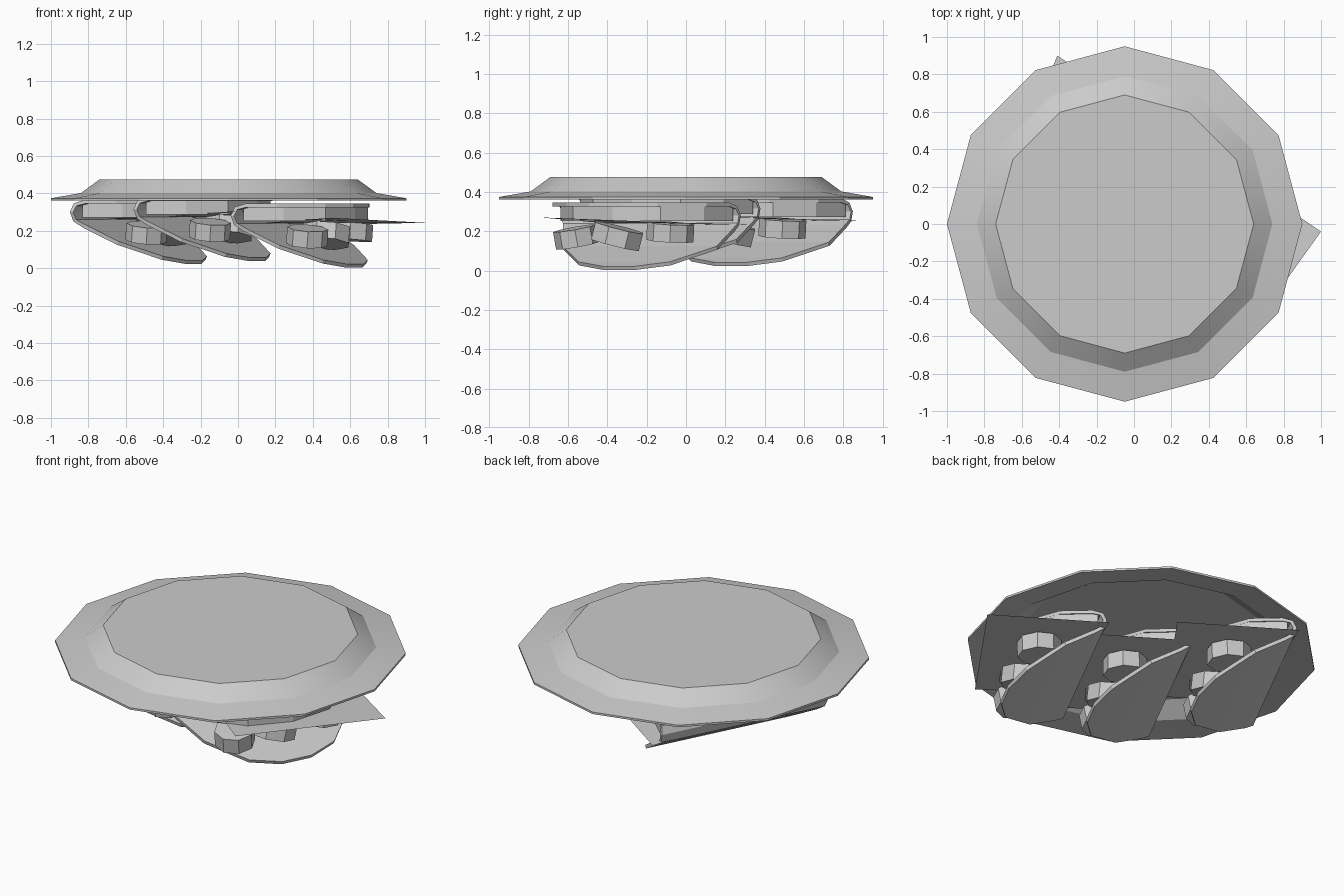
import bpy, bmesh, math
from mathutils import Vector, Matrix

if "Cube" in bpy.data.objects:
    bpy.data.objects.remove(bpy.data.objects["Cube"])

F = Vector((0.455, 0.89, 0)).normalized()    # along the fold
O = Vector((F.y, -F.x, 0))                   # towards the opening
HALF = [(0, .51), (.255, .44), (.44, .26), (.51, .09)]   # half outline of a tortilla


def make(name, bm, smooth=None):
    bmesh.ops.remove_doubles(bm, verts=bm.verts, dist=1e-4)
    bmesh.ops.recalc_face_normals(bm, faces=bm.faces)
    me = bpy.data.meshes.new(name)
    bm.to_mesh(me)
    bm.free()
    ob = bpy.data.objects.new(name, me)
    bpy.context.collection.objects.link(ob)
    if smooth:
        bpy.ops.object.select_all(action='DESELECT')
        ob.select_set(True)
        bpy.context.view_layer.objects.active = ob
        bpy.ops.object.shade_smooth_by_angle(angle=math.radians(smooth))
    return ob


def width(s):
    s = abs(s)
    for (a, wa), (b, wb) in zip(HALF, HALF[1:]):
        if s <= b:
            return wa + (wb - wa) * (s - a) / (b - a)
    return HALF[-1][1]


# Upside-down 12-sided plate
def plate():
    prof = [(.69, .475), (.79, .402), (.95, .374), (.95, .362), (.78, .385), (.675, .455)]
    bm = bmesh.new()
    rings = [[bm.verts.new((-.05 + r * math.cos(k * math.pi / 6),
                            r * math.sin(k * math.pi / 6), z)) for k in range(12)]
             for r, z in prof]
    for a, b in zip(rings, rings[1:]):
        for k in range(12):
            j = (k + 1) % 12
            bm.faces.new((a[k], a[j], b[j], b[k]))
    bm.faces.new(rings[0])
    bm.faces.new(rings[-1])
    make("plate", bm, 22)


def taco(i, c):
    # Folded shell: (unrolled distance, opening offset, height)
    prof = [(.51, .445, .335), (.44, .365, .335), (.255, .17, .335), (.085, 0, .335),
            (.04, -.05, .32), (0, -.065, .28), (-.04, -.055, .235), (-.085, -.01, .205),
            (-.255, .15, .115), (-.44, .325, .035), (-.51, .385, .012)]
    bm = bmesh.new()
    rows = []
    for s, o, z in prof:
        shift = .05 * min(1, max(0, -s / .255))      # lower flap slips along the fold
        rows.append([bm.verts.new(c + O * o + F * (sg * width(s) + shift) + Vector((0, 0, z)))
                     for sg in (-1, 1)])
    for a, b in zip(rows, rows[1:]):
        bm.faces.new((a[0], a[1], b[1], b[0]))
    ob = make(f"taco_shell_{i}", bm)
    m = ob.modifiers.new("thickness", 'SOLIDIFY')
    m.thickness = .02
    m.offset = 0

    # Half-round filling under the upper flap
    bm = bmesh.new()
    outline = [(-.03, .47), (.18, .41), (.35, .25), (.40, 0)]
    pts = [(o, -f) for o, f in outline] + [(o, f) for o, f in outline[-2::-1]]
    face = bm.faces.new([bm.verts.new(c + O * o + F * (f + .02) + Vector((0, 0, .325)))
                         for o, f in pts])
    ext = bmesh.ops.extrude_face_region(bm, geom=[face])
    bmesh.ops.translate(bm, vec=(0, 0, -.073),
                        verts=[v for v in ext["geom"] if isinstance(v, bmesh.types.BMVert)])
    make(f"filling_{i}", bm)

    # Thin lettuce leaf poking out of the shell
    bm = bmesh.new()
    bm.faces.new([bm.verts.new(c + Vector(p)) for p in
                  [(.74, .17, .243), (.19, .54, .232), (-.12, -.22, .242), (.24, -.53, .27)]])
    make(f"lettuce_{i}", bm)

    # Tomato slices
    for k, (x, y, z, r, t) in enumerate([(.34, .13, .195, .12, 3),
                                         (.21, -.14, .175, .135, 14),
                                         (.11, -.35, .17, .11, -10)]):
        bm = bmesh.new()
        mat = (Matrix.Translation(c + Vector((x, y, z))) @ Matrix.Rotation(math.radians(-t), 4, 'X')
               @ Matrix.Rotation(math.radians(4), 4, 'Y') @ Matrix.Rotation(.4 * k, 4, 'Z'))
        bmesh.ops.create_cone(bm, cap_ends=True, segments=8, radius1=r, radius2=r,
                              depth=.09, matrix=mat)
        make(f"tomato_{i}_{k + 1}", bm)


plate()
for i, c in enumerate([(.26, -.21, 0), (-.26, -.11, .035), (-.60, .36, .02)]):
    taco(i + 1, Vector(c))
